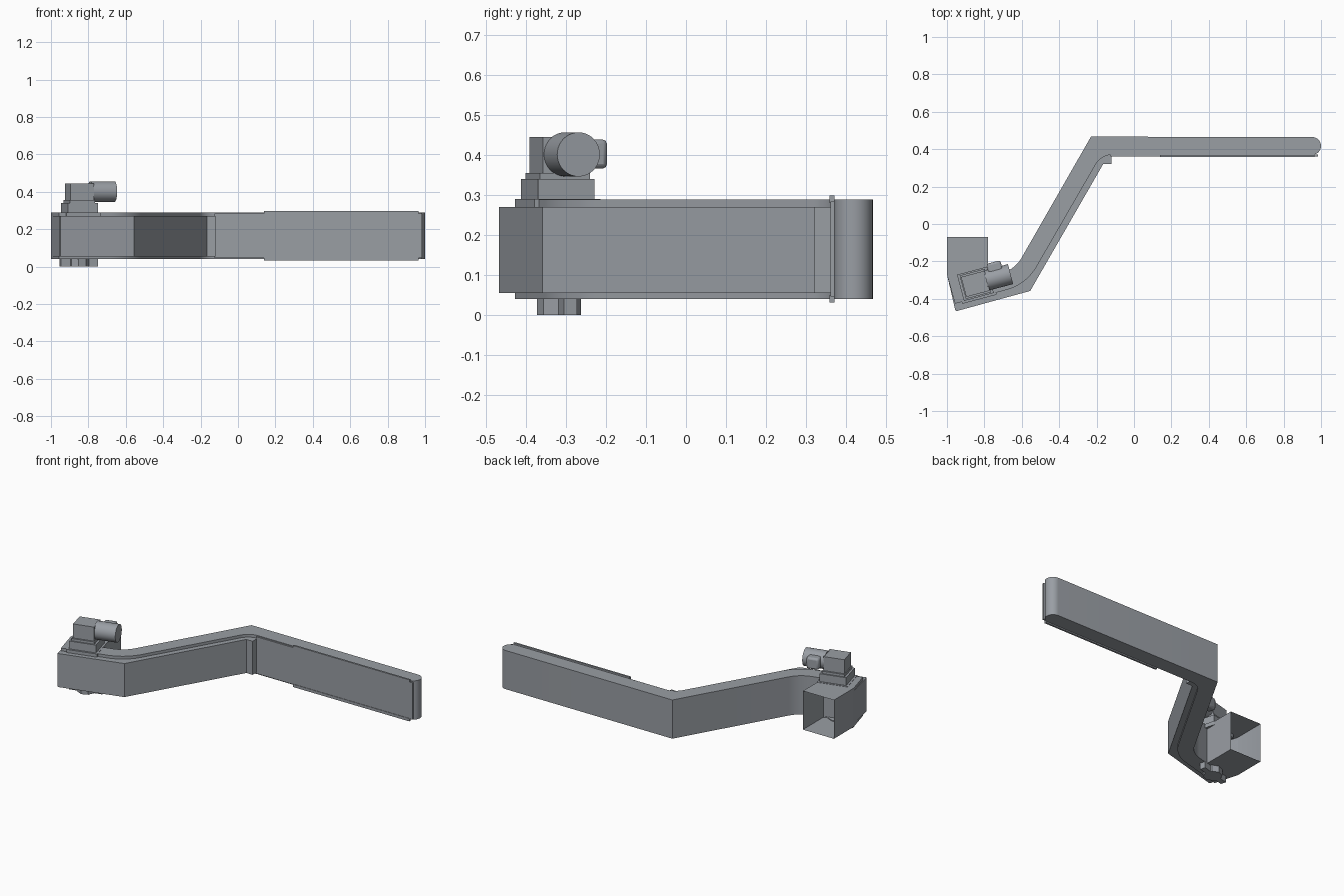
import bpy, bmesh, math
from mathutils import Vector, Matrix

if "Cube" in bpy.data.objects:
    bpy.data.objects.remove(bpy.data.objects["Cube"])

TILT = math.radians(15)
grey = bpy.data.materials.new("dark_grey")
grey.diffuse_color = (0.32, 0.342, 0.372, 1)
grey.use_nodes = True
grey.node_tree.nodes["Principled BSDF"].inputs["Base Color"].default_value = grey.diffuse_color


def finish(bm, name):
    bmesh.ops.recalc_face_normals(bm, faces=bm.faces)
    me = bpy.data.meshes.new(name)
    bm.to_mesh(me)
    bm.free()
    me.materials.append(grey)
    ob = bpy.data.objects.new(name, me)
    bpy.context.collection.objects.link(ob)
    bpy.ops.object.select_all(action='DESELECT')
    bpy.context.view_layer.objects.active = ob
    ob.select_set(True)
    bpy.ops.object.shade_smooth_by_angle(angle=math.radians(30))
    return ob


def fillet(prev, corner, nxt, radius, n=10):
    """Points of an arc rounding one corner of an outline."""
    p, c, q = Vector(prev), Vector(corner), Vector(nxt)
    a, b = (p - c).normalized(), (q - c).normalized()
    half = a.angle(b) / 2
    s, e = c + a * radius / math.tan(half), c + b * radius / math.tan(half)
    o = c + (a + b).normalized() * radius / math.sin(half)
    sweep = (s - o).angle(e - o)
    return [tuple(o + ((s - o) * math.sin(sweep * (1 - i / n)) +
                       (e - o) * math.sin(sweep * i / n)) / math.sin(sweep))
            for i in range(n + 1)]


def prism(name, pts, z0, z1, open_edges=()):
    bm = bmesh.new()
    lo = [bm.verts.new((x, y, z0)) for x, y in pts]
    hi = [bm.verts.new((x, y, z1)) for x, y in pts]
    bm.faces.new(lo[::-1])
    bm.faces.new(hi)
    for i in range(len(pts)):
        if i not in open_edges:
            j = (i + 1) % len(pts)
            bm.faces.new((lo[i], lo[j], hi[j], hi[i]))
    return finish(bm, name)


def box(name, centre, size, angle=0.0):
    bm = bmesh.new()
    bmesh.ops.create_cube(bm, size=1, matrix=Matrix.Translation(centre) @
                          Matrix.Rotation(angle, 4, 'Z') @ Matrix.Diagonal((*size, 1)))
    return finish(bm, name)


def rod(name, a, b, radius, sides=32):
    a, b = Vector(a), Vector(b)
    d = b - a
    bm = bmesh.new()
    bmesh.ops.create_cone(bm, cap_ends=True, segments=sides, radius1=radius, radius2=radius,
                          depth=d.length, matrix=Matrix.Translation((a + b) / 2) @
                          d.to_track_quat('Z', 'Y').to_matrix().to_4x4())
    return finish(bm, name)


# Cranked arm with a rounded handle end
inner_elbow = fillet((0.95, 0.37), (-0.175, 0.37), (-0.576, -0.324), 0.10)
outer_bend = fillet((-0.175, 0.37), (-0.576, -0.324), (-0.957, -0.426), 0.265)
inner_bend = fillet((-0.982, -0.335), (-0.637, -0.243), (-0.23, 0.465), 0.17)
tip = [(0.9525 + 0.0475 * math.cos(t), 0.4175 + 0.0475 * math.sin(t))
       for t in (math.pi * (0.5 - i / 16) for i in range(17))]
prism("crank_arm", [(-0.23, 0.467)] + tip + inner_elbow + outer_bend +
      [(-0.957, -0.426), (-0.982, -0.335)] + inner_bend, 0.04, 0.288)

# Recessed outer body along the diagonal and the head
prism("arm_outer_body", [(-0.12, 0.38), (-0.12, 0.32), (-0.165, 0.32), (-0.555, -0.358),
                         (-0.95, -0.466), (-0.982, -0.345), (-0.72, -0.29), (-0.59, -0.2),
                         (-0.22, 0.42)], 0.055, 0.27)

# Open socket at the back of the head, closed inside by the arm
prism("open_socket", [(-0.78, -0.07), (-1, -0.07), (-1, -0.27), (-0.982, -0.335),
                      (-0.78, -0.281)], 0.04, 0.288, open_edges=(0, 3))
prism("socket_side", [(-1, -0.27), (-0.982, -0.335), (-0.957, -0.43), (-0.95, -0.463),
                      (-0.955, -0.463)], 0.055, 0.27)

# Thin rails and face along the front of the handle
for side, z in (("upper", 0.289), ("lower", 0.041)):
    box(side + "_handle_rail", (0.5525, 0.364, z), (0.825, 0.012, 0.018))
box("handle_face_plate", (0.43, 0.366, 0.165), (1.11, 0.01, 0.236))

# Stepped mounting plates and latch block on the head
for name, z0, z1, length, width in (("base_plate", 0.265, 0.29, 0.19, 0.17),
                                    ("middle_plate", 0.285, 0.34, 0.165, 0.145),
                                    ("upper_plate", 0.335, 0.355, 0.14, 0.13),
                                    ("latch_block", 0.35, 0.445, 0.13, 0.11)):
    box(name, (-0.848, -0.32, (z0 + z1) / 2), (length, width, z1 - z0), TILT)

# Knob and side button with rounded edges
rod("knob", (-0.79, -0.302, 0.401), (-0.66, -0.268, 0.401), 0.055, 40)
button = box("side_button", (-0.742, -0.245, 0.402), (0.078, 0.085, 0.073), TILT)
bevel = button.modifiers.new("rounded_edges", 'BEVEL')
bevel.width, bevel.segments = 0.012, 2

# Slim foot bar with a hub underneath
box("foot_bar", (-0.852, -0.315, 0.0225), (0.205, 0.034, 0.045), TILT)
rod("foot_hub", (-0.852, -0.317, 0), (-0.852, -0.317, 0.045), 0.055, 8)
